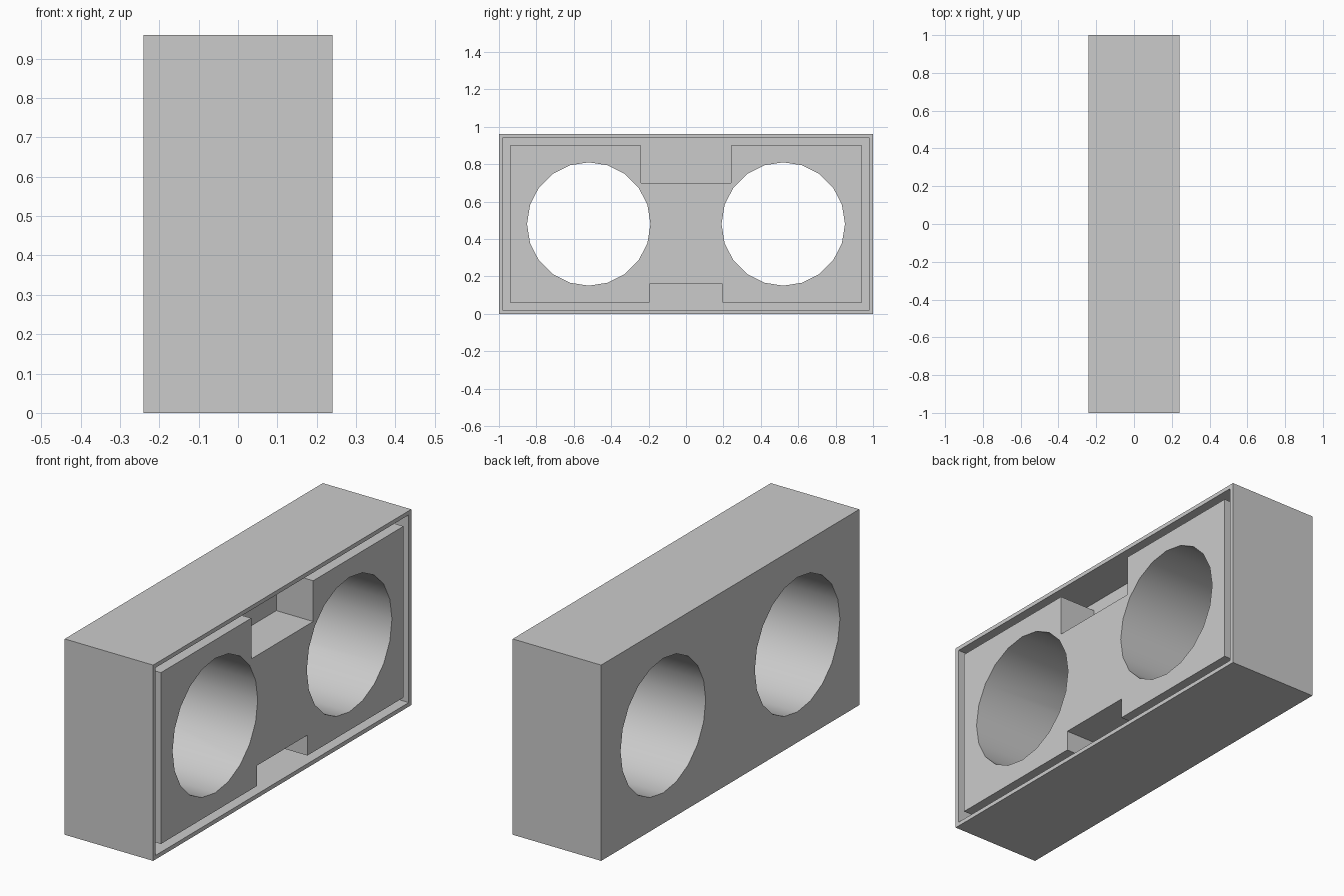
import bpy
import bmesh
from math import radians
from mathutils import Matrix

cube = bpy.data.objects.get("Cube")
if cube:
    bpy.data.objects.remove(cube, do_unlink=True)

HEIGHT, HALF_DEPTH, FLOOR = 0.96, 0.24, 0.04
HOLE_Y, HOLE_R = 0.52, 0.33

grey = bpy.data.materials.new("light grey")
grey.use_nodes = True
grey.diffuse_color = (0.6, 0.6, 0.6, 1)
grey.node_tree.nodes["Principled BSDF"].inputs["Base Color"].default_value = (0.6, 0.6, 0.6, 1)


def finish(name, bm):
    bmesh.ops.recalc_face_normals(bm, faces=bm.faces)
    mesh = bpy.data.meshes.new(name)
    bm.to_mesh(mesh)
    bm.free()
    mesh.materials.append(grey)
    obj = bpy.data.objects.new(name, mesh)
    bpy.context.collection.objects.link(obj)
    return obj


def prism(name, outline, x0, x1):
    """Extrude a (y, z) outline along x."""
    bm = bmesh.new()
    face = bm.faces.new([bm.verts.new((x0, y, z)) for y, z in outline])
    out = bmesh.ops.extrude_face_region(bm, geom=[face])["geom"]
    verts = [v for v in out if isinstance(v, bmesh.types.BMVert)]
    bmesh.ops.translate(bm, verts=verts, vec=(x1 - x0, 0, 0))
    return finish(name, bm)


def rectangle(inset):
    y, top = 1 - inset, HEIGHT - inset
    return [(-y, inset), (y, inset), (y, top), (-y, top)]


def cylinder(name, y):
    bm = bmesh.new()
    bmesh.ops.create_cone(bm, cap_ends=True, segments=20, radius1=HOLE_R, radius2=HOLE_R, depth=1,
                          matrix=Matrix.Translation((0, y, HEIGHT / 2)) @ Matrix.Rotation(radians(90), 4, 'Y'))
    return finish(name, bm)


def subtract(target, cutter):
    bpy.context.view_layer.objects.active = target
    mod = target.modifiers.new("cut", 'BOOLEAN')
    mod.operation, mod.solver, mod.object = 'DIFFERENCE', 'EXACT', cutter
    bpy.ops.object.modifier_apply(modifier=mod.name)
    bpy.data.objects.remove(cutter, do_unlink=True)


# Solid housing
housing = prism("housing", rectangle(0), -HALF_DEPTH, HALF_DEPTH)

# Groove around a central block that is notched at top and bottom
half = [(0.195, 0.16), (0.195, 0.06), (0.94, 0.06), (0.94, 0.90), (0.24, 0.90), (0.24, 0.70)]
block = half + [(-y, z) for y, z in reversed(half)]
groove = prism("groove_cutter", rectangle(0.02), FLOOR, 0.4)
subtract(groove, prism("block_cutter", block, -0.1, 0.5))
subtract(housing, groove)

# Two round through holes
for side in (-1, 1):
    subtract(housing, cylinder("hole_cutter", side * HOLE_Y))

# Smooth hole walls, sharp edges elsewhere
bpy.ops.object.select_all(action='DESELECT')
housing.select_set(True)
bpy.context.view_layer.objects.active = housing
bpy.ops.object.shade_smooth_by_angle(angle=radians(30))
